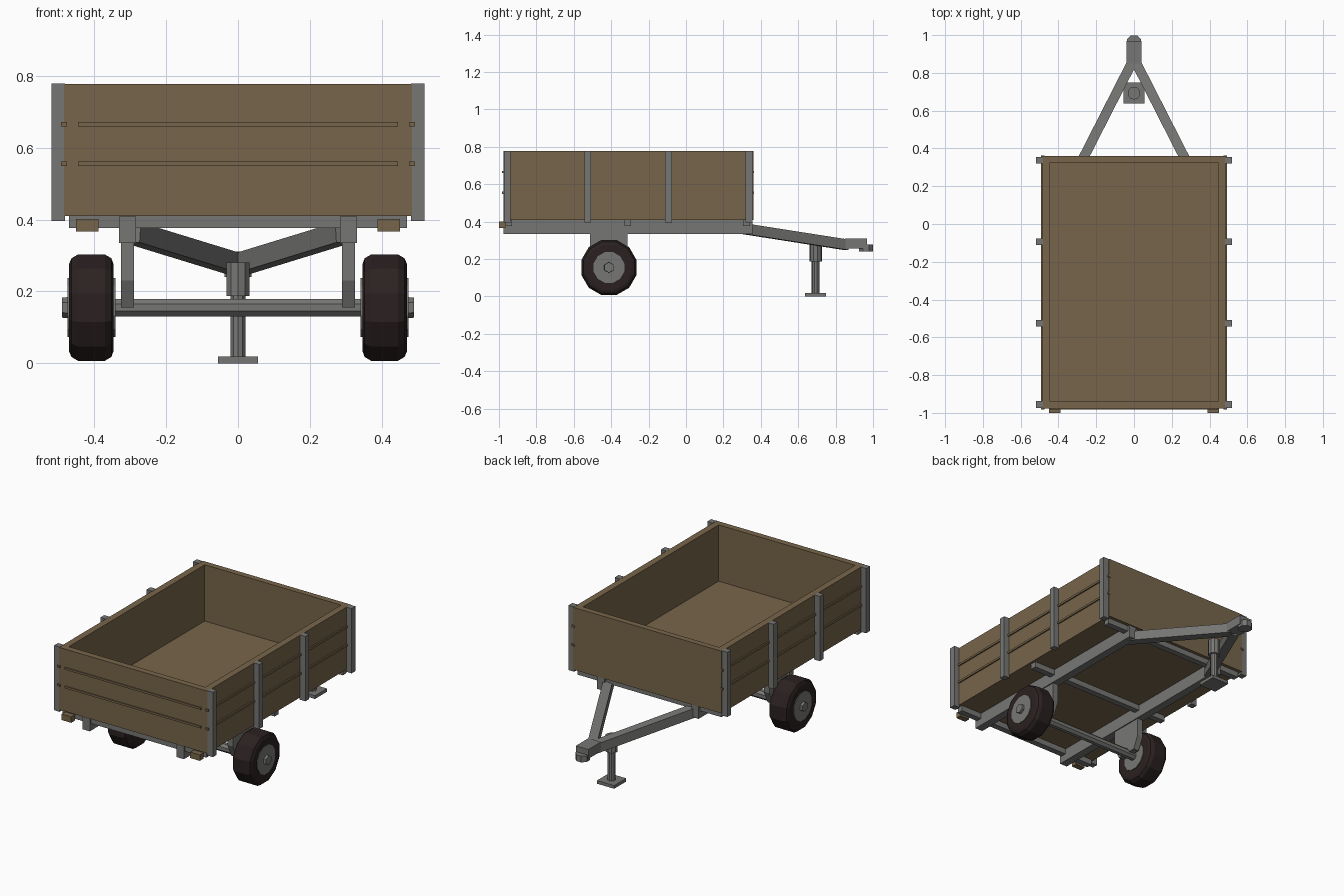
import bpy, bmesh, math
from mathutils import Vector, Matrix

if "Cube" in bpy.data.objects:
    bpy.data.objects.remove(bpy.data.objects["Cube"])


def material(name, rgb):
    m = bpy.data.materials.new(name)
    m.diffuse_color = (*rgb, 1)
    m.use_nodes = True
    m.node_tree.nodes["Principled BSDF"].inputs["Base Color"].default_value = m.diffuse_color
    return m


WOOD = material("brown wood", (0.185, 0.130, 0.069))
STEEL = material("grey steel", (0.183, 0.183, 0.178))
RUBBER = material("dark rubber", (0.024, 0.015, 0.015))


def finish(name, bm, mat):
    bmesh.ops.recalc_face_normals(bm, faces=bm.faces)
    me = bpy.data.meshes.new(name)
    bm.to_mesh(me)
    bm.free()
    me.materials.append(mat)
    ob = bpy.data.objects.new(name, me)
    bpy.context.collection.objects.link(ob)
    return ob


def box(name, x, y, z, mat):
    """Box from (min, max) pairs."""
    bm = bmesh.new()
    bmesh.ops.create_cube(bm, size=1)
    for v in bm.verts:
        v.co = [r[0] + (c + 0.5) * (r[1] - r[0]) for c, r in zip(v.co, (x, y, z))]
    return finish(name, bm, mat)


def pair(s, a, b):
    return tuple(sorted((s * a, s * b)))


def lathe(name, profile, centre, axis, sides, mat):
    """Solid turned from (distance along axis, radius) points, with capped ends."""
    bm = bmesh.new()
    rot = Vector(axis).to_track_quat('Z', 'Y').to_matrix()
    rings = []
    for d, r in profile:
        ring = []
        for i in range(sides):
            a = 2 * math.pi * (i + 0.5) / sides
            p = Vector((r * math.cos(a), r * math.sin(a), d))
            ring.append(bm.verts.new(Vector(centre) + rot @ p))
        rings.append(ring)
    for a, b in zip(rings, rings[1:]):
        for i in range(sides):
            j = (i + 1) % sides
            bm.faces.new((a[i], a[j], b[j], b[i]))
    bm.faces.new(rings[0])
    bm.faces.new(rings[-1])
    return finish(name, bm, mat)


def beam(name, start, end, width, height, mat):
    start, end = Vector(start), Vector(end)
    d = end - start
    bm = bmesh.new()
    bmesh.ops.create_cube(bm, size=1)
    bm.transform(Matrix.Translation((start + end) / 2)
                 @ d.to_track_quat('Y', 'Z').to_matrix().to_4x4()
                 @ Matrix.Diagonal((width, d.length, height, 1)))
    return finish(name, bm, mat)


Y0, Y1 = -0.977, 0.36      # bed ends
AXLE_Y, AXLE_Z = -0.412, 0.155

# Wooden bed
box("bed_floor", (-0.46, 0.46), (Y0 + 0.02, Y1 - 0.02), (0.41, 0.445), WOOD)
box("tail_board", (-0.484, 0.484), (Y0, Y0 + 0.037), (0.41, 0.777), WOOD)
box("head_board", (-0.484, 0.484), (Y1 - 0.035, Y1), (0.41, 0.777), WOOD)

# Raised strips on the tail board
for z in (0.555, 0.665):
    box("tail_strip", (-0.445, 0.445), (Y0 - 0.006, Y0 + 0.01), (z - 0.006, z + 0.006), WOOD)

for s in (-1, 1):
    # Side walls, strips and stakes
    box("side_board", pair(s, 0.445, 0.484), (Y0 + 0.037, Y1 - 0.035), (0.41, 0.777), WOOD)
    for z in (0.555, 0.665):
        box("side_strip", pair(s, 0.475, 0.492), (Y0 - 0.006, Y1 + 0.003), (z - 0.006, z + 0.006), WOOD)
    for i in range(4):
        y = -0.956 + i * 0.431
        box("stake", pair(s, 0.481, 0.518), (y - 0.018, y + 0.018), (0.396, 0.778), STEEL)

    # Tail blocks
    box("tail_block", pair(s, 0.388, 0.451), (-1.0, -0.965), (0.366, 0.401), WOOD)

    # Chassis rails
    box("chassis_rail", pair(s, 0.283, 0.331), (Y0, Y1 - 0.005), (0.335, 0.409), STEEL)

    # Axle bracket plates
    bm = bmesh.new()
    outline = [(-0.1, 0.35), (0.1, 0.35), (0.1, 0.23), (0.065, 0.155), (-0.065, 0.155), (-0.1, 0.23)]
    face = bm.faces.new([bm.verts.new((s * 0.307 - 0.018, AXLE_Y + y, z)) for y, z in outline])
    ext = bmesh.ops.extrude_face_region(bm, geom=[face])
    bmesh.ops.translate(bm, vec=(0.036, 0, 0),
                        verts=[v for v in ext["geom"] if isinstance(v, bmesh.types.BMVert)])
    finish("axle_bracket", bm, STEEL)

    # Wheels
    c = (0, AXLE_Y, AXLE_Z)
    lathe("tyre", [(0.346, 0.125), (0.352, 0.142), (0.37, 0.153), (0.445, 0.153),
                   (0.463, 0.142), (0.470, 0.125)], c, (s, 0, 0), 12, RUBBER)
    lathe("wheel_disc", [(0.341, 0.085), (0.474, 0.085)], c, (s, 0, 0), 12, STEEL)
    lathe("hub_cap", [(0.46, 0.03), (0.489, 0.028)], c, (s, 0, 0), 6, STEEL)

    # Drawbar arms
    beam("drawbar_arm", (s * 0.295, 0.297, 0.364), (s * 0.008, 0.86, 0.276), 0.052, 0.056, STEEL)

# Cross members
for y in (-0.948, -0.312, 0.323):
    box("cross_member", (-0.47, 0.47), (y - 0.018, y + 0.018), (0.377, 0.411), STEEL)

# Axle
lathe("axle", [(-0.35, 0.026), (0.35, 0.026)], (0, AXLE_Y, AXLE_Z), (1, 0, 0), 8, STEEL)

# Hitch coupler
box("coupler_body", (-0.041, 0.041), (0.85, 0.968), (0.256, 0.311), STEEL)
lathe("coupler_socket", [(0.24, 0.04), (0.277, 0.04)], (0, 0.962, 0), (0, 0, 1), 8, STEEL)

# Jack stand
lathe("jack_sleeve", [(0.188, 0.034), (0.28, 0.034)], (0, 0.693, 0), (0, 0, 1), 10, STEEL)
lathe("jack_leg", [(0.01, 0.022), (0.2, 0.022)], (0, 0.693, 0), (0, 0, 1), 10, STEEL)
box("jack_foot", (-0.056, 0.056), (0.637, 0.749), (0, 0.019), STEEL)
